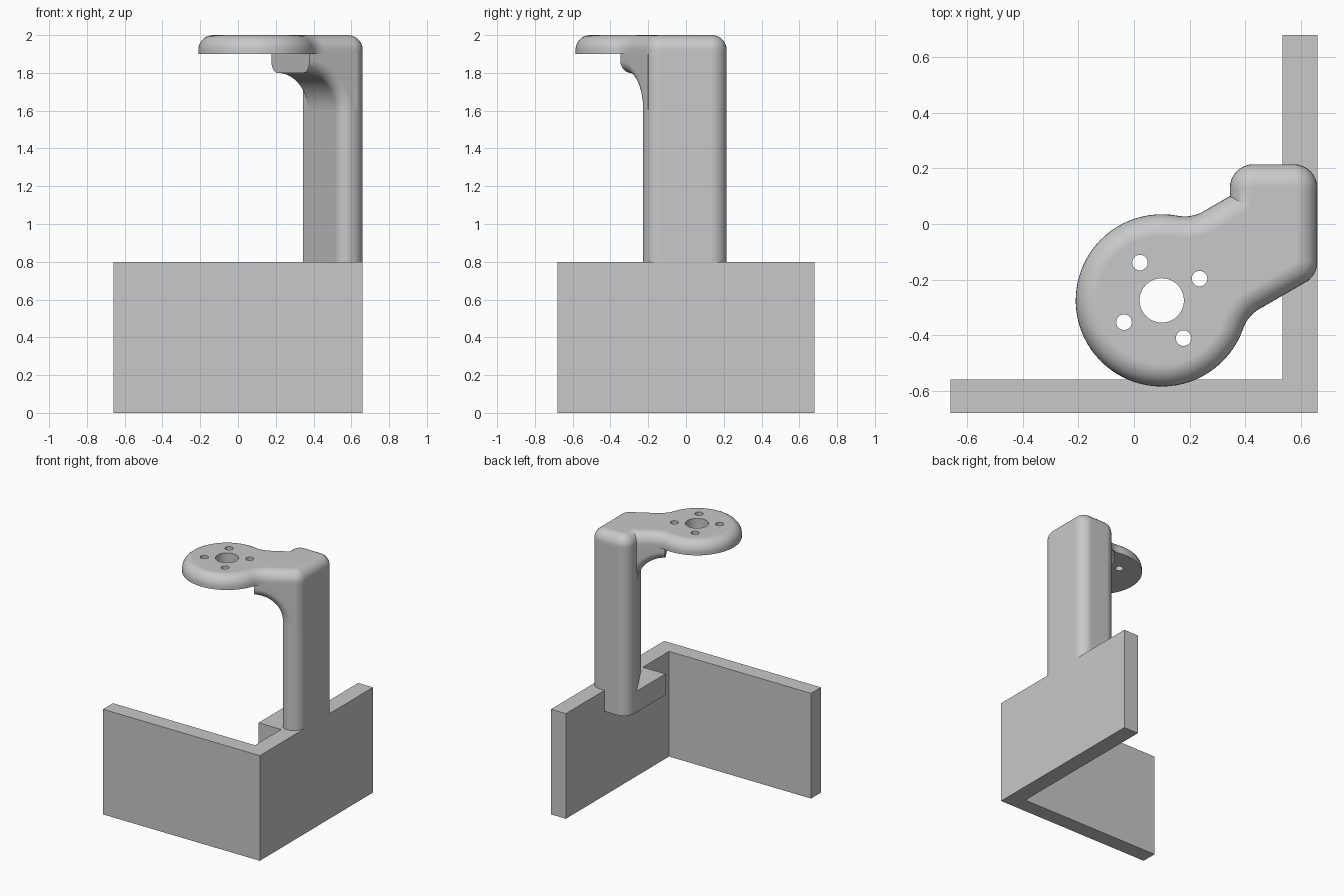
import bpy, bmesh, math
from mathutils import Vector

if "Cube" in bpy.data.objects:
    bpy.data.objects.remove(bpy.data.objects["Cube"])

grey = bpy.data.materials.new("light_grey")
grey.diffuse_color = (0.58, 0.58, 0.58, 1)
grey.use_nodes = True
grey.node_tree.nodes["Principled BSDF"].inputs["Base Color"].default_value = grey.diffuse_color

C = Vector((0.10, -0.275))             # centre of the round plate
U = Vector((math.cos(math.pi / 6), math.sin(math.pi / 6)))   # along the arm
V = Vector((-U.y, U.x))                # across the arm
R, H, BLEND = 0.31, 0.2025, 0.135      # disc radius, half arm width, neck blend
FACE = 0.3995                          # distance from disc centre to post face


def local(u, v):
    return C + U * u + V * v


def arc(cx, cy, r, a0, a1, n):
    return [(cx + r * math.cos(a0 + (a1 - a0) * i / n),
             cy + r * math.sin(a0 + (a1 - a0) * i / n)) for i in range(n + 1)]


def rounded(points):
    """Closed outline from (point, corner radius) pairs."""
    out, n = [], len(points)
    for i, (p, r) in enumerate(points):
        if r == 0:
            out.append(p)
            continue
        a = (points[i - 1][0] - p).normalized()
        b = (points[(i + 1) % n][0] - p).normalized()
        half = a.angle(b) / 2
        centre = p + (a + b).normalized() * (r / math.sin(half))
        s = p + a * (r / math.tan(half)) - centre
        e = p + b * (r / math.tan(half)) - centre
        for k in range(9):
            t, sweep = k / 8, math.pi - 2 * half
            out.append(centre + (s * math.sin((1 - t) * sweep)
                                 + e * math.sin(t * sweep)) / math.sin(sweep))
    return out


def inset(outline, d):
    """Shrink a counter-clockwise outline by d with mitred corners."""
    out, n = [], len(outline)
    for i, p in enumerate(outline):
        a = (p - outline[i - 1]).normalized()
        b = (outline[(i + 1) % n] - p).normalized()
        na, nb = Vector((-a.y, a.x)), Vector((-b.y, b.x))
        out.append(p + (na + nb) * (d / (1 + na.dot(nb))))
    return out


def loft(name, rings):
    """Closed solid through a stack of matching rings."""
    bm = bmesh.new()
    rows = [[bm.verts.new(p) for p in ring] for ring in rings]
    n = len(rows[0])
    for a, b in zip(rows, rows[1:]):
        for i in range(n):
            j = (i + 1) % n
            bm.faces.new((a[i], a[j], b[j], b[i]))
    bm.faces.new(rows[0][::-1])
    bm.faces.new(rows[-1])
    bmesh.ops.recalc_face_normals(bm, faces=bm.faces)
    mesh = bpy.data.meshes.new(name)
    bm.to_mesh(mesh)
    bm.free()
    mesh.materials.append(grey)
    ob = bpy.data.objects.new(name, mesh)
    bpy.context.collection.objects.link(ob)
    return ob


def prism(name, outline, z0, z1):
    return loft(name, [[(p[0], p[1], z) for p in outline] for z in (z0, z1)])


def combine(target, other, operation):
    mod = target.modifiers.new(operation.lower(), 'BOOLEAN')
    mod.operation, mod.solver, mod.object = operation, 'EXACT', other
    bpy.context.view_layer.objects.active = target
    bpy.ops.object.modifier_apply(modifier=mod.name)
    bpy.data.objects.remove(other)


# L-shaped corner walls
walls = prism("corner_bracket", [(-0.66, -0.68), (0.66, -0.68), (0.66, 0.68),
                                 (0.535, 0.68), (0.535, -0.56), (-0.66, -0.56)], 0, 0.8)

# Post with rounded outer corners
right_front = local((0.56 - H * U.y) / U.x, -H)
right_front.x = 0.66
outer = [(right_front, 0.085), (Vector((0.66, 0.215)), 0.085),
         (Vector((0.345, 0.215)), 0.085), (local(FACE, H), 0)]
outer[3][0].x = 0.345
post = prism("post", rounded([(local(FACE, -H), 0.065)] + outer), 0.64, 1.9)

# Support block filling the gap between post foot and wall
block = prism("foot_block", [(0.345, -0.245), (0.60, -0.245), (0.60, 0.1), (0.345, 0.1)], 0.64, 0.8)

# Round plate with necked arm and rounded top edge
along = math.sqrt((R + BLEND) ** 2 - (H + BLEND) ** 2)
ang = math.atan2(H + BLEND, along)
neck = (arc(along, H + BLEND, BLEND, -math.pi / 2, ang - math.pi, 10)
        + arc(0, 0, R, ang, 2 * math.pi - ang, 56)[1:-1]
        + arc(along, -H - BLEND, BLEND, math.pi - ang, math.pi / 2, 10))
outline = rounded([(local(u, v), 0) for u, v in neck] + outer)
FILLET = 0.078
rings = [[(p.x, p.y, 1.9) for p in outline]]
for k in range(9):
    t = math.pi / 2 * k / 8
    ring = inset(outline, FILLET * (1 - math.cos(t)))
    rings.append([(p.x, p.y, 2 - FILLET + FILLET * math.sin(t)) for p in ring])
plate = loft("plate", rings)

# Curved gusset between post face and plate underside
G, EDGE = FACE - 0.205, 0.065
sections = []
for k in range(17):
    t = math.pi / 2 * k / 16
    c, s = math.cos(t), math.sin(t)
    far = (G + 0.1) / max(c, s)
    half = arc(H - EDGE, G + EDGE, EDGE, -math.pi / 2, 0, 8) + [(H, far)]
    section = [(-v, d) for v, d in half[::-1]] + half
    ring = []
    for v, d in section:
        p = local(FACE - G + d * c, v)
        ring.append((p.x, p.y, 1.8 - G + d * s))
    sections.append(ring)
gusset = loft("gusset", sections)

# Merge into one solid
for part in (plate, gusset):
    combine(post, part, 'UNION')
for part in (block, post):
    combine(walls, part, 'UNION')

# Centre hole and four screw holes
holes = [(0, 0, 0.08)] + [(0.157 * math.cos(a), 0.157 * math.sin(a), 0.028)
                          for a in (0, math.pi / 2, math.pi, 1.5 * math.pi)]
for u, v, r in holes:
    p = local(u, v)
    combine(walls, prism("hole_cutter", arc(p.x, p.y, r, 0, 2 * math.pi, 32)[:-1], 1.85, 2.1),
            'DIFFERENCE')

# Smooth fillets, crisp edges
bpy.ops.object.select_all(action='DESELECT')
walls.select_set(True)
bpy.context.view_layer.objects.active = walls
bpy.ops.object.shade_smooth_by_angle(angle=math.radians(25))
weighted = walls.modifiers.new("weighted_normals", 'WEIGHTED_NORMAL')
weighted.keep_sharp = True
